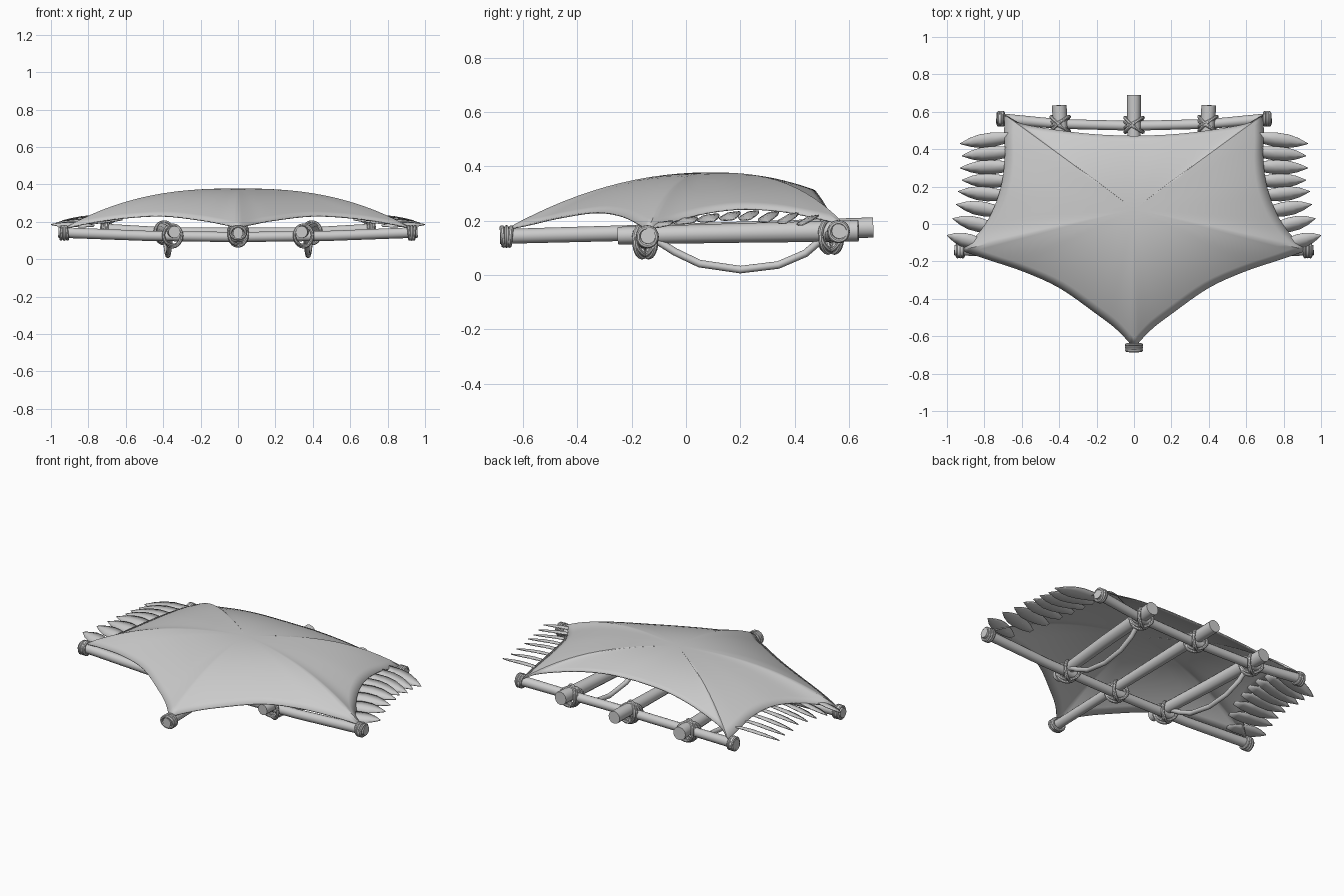
import bpy, bmesh, math
from mathutils import Vector

if "Cube" in bpy.data.objects:
    bpy.data.objects.remove(bpy.data.objects["Cube"])


def finish(ob, angle=40):
    bpy.ops.object.select_all(action='DESELECT')
    ob.select_set(True)
    bpy.context.view_layer.objects.active = ob
    bpy.ops.object.shade_smooth_by_angle(angle=math.radians(angle))


def mesh_object(name, verts, faces, thick=0.0):
    me = bpy.data.meshes.new(name)
    bm = bmesh.new()
    vs = [bm.verts.new(v) for v in verts]
    for f in faces:
        bm.faces.new([vs[i] for i in f])
    bmesh.ops.remove_doubles(bm, verts=bm.verts, dist=1e-5)
    bmesh.ops.recalc_face_normals(bm, faces=bm.faces)
    bm.to_mesh(me)
    bm.free()
    ob = bpy.data.objects.new(name, me)
    bpy.context.collection.objects.link(ob)
    if thick:
        m = ob.modifiers.new("thickness", 'SOLIDIFY')
        m.thickness = thick
        m.offset = 0
    finish(ob)
    return ob


def tube(name, loops, radius, cyclic=False, res=4):
    """Round bar or rope through each list of points; a 4th value scales the radius."""
    cu = bpy.data.curves.new(name, 'CURVE')
    cu.dimensions = '3D'
    cu.bevel_depth = radius
    cu.bevel_resolution = res
    cu.use_fill_caps = True
    for pts in loops:
        s = cu.splines.new('POLY')
        s.points.add(len(pts) - 1)
        s.use_cyclic_u = cyclic
        for p, q in zip(s.points, pts):
            p.co = (q[0], q[1], q[2], 1)
            p.radius = q[3] if len(q) > 3 else 1
    ob = bpy.data.objects.new(name, cu)
    bpy.context.collection.objects.link(ob)
    bpy.ops.object.select_all(action='DESELECT')
    ob.select_set(True)
    bpy.context.view_layer.objects.active = ob
    bpy.ops.object.convert(target='MESH')
    finish(bpy.context.object)


def ring(c, u, v, a, b, n=20):
    """Ellipse around c in the plane of u and v."""
    c, u, v = Vector(c), Vector(u).normalized(), Vector(v).normalized()
    return [c + u * a * math.cos(2 * math.pi * i / n) + v * b * math.sin(2 * math.pi * i / n)
            for i in range(n)]


def smooth(pts, n):
    """Catmull-Rom points through pts, last point left out."""
    p = [Vector(q) for q in pts]
    p = [2 * p[0] - p[1]] + p + [2 * p[-1] - p[-2]]
    out = []
    for i in range(1, len(p) - 2):
        a, b, c, d = p[i - 1:i + 3]
        for k in range(n):
            t = k / n
            out.append(0.5 * (2 * b + (c - a) * t + (2 * a - 5 * b + 4 * c - d) * t * t
                              + (3 * b - a - 3 * c + d) * t ** 3))
    return out


# Wooden frame
tube("centre_pole", [[(0, -0.685, 0.142, 0.8), (0, -0.2, 0.155, 0.85), (0, 0.69, 0.175, 1.1)]], 0.034)
tube("front_crossbar", [[(-0.96, -0.14, 0.143, 1.05), (-0.5, -0.15, 0.125), (0, -0.15, 0.118),
                         (0.5, -0.15, 0.125), (0.96, -0.14, 0.143, 1.05)]], 0.027)
tube("rear_crossbar", [[(-0.735, 0.565, 0.162, 1.1), (-0.4, 0.535, 0.145), (0, 0.525, 0.142),
                        (0.4, 0.535, 0.145), (0.735, 0.565, 0.162, 1.1)]], 0.026)
for s, side in ((1, "right"), (-1, "left")):
    tube(side + "_side_pole", [[(s * 0.34, -0.25, 0.145, 0.9), (s * 0.375, 0.2, 0.155),
                                (s * 0.40, 0.635, 0.163, 1.1)]], 0.036)
    # Hanging hand strap, knotted round the crossbars
    tube(side + "_hand_strap", [[(s * x, y, z) for x, y, z in (
        (0.36, -0.18, 0.16), (0.36, -0.12, 0.135), (0.365, -0.04, 0.085), (0.37, 0.05, 0.042),
        (0.375, 0.2, 0.02), (0.38, 0.34, 0.037), (0.385, 0.44, 0.08), (0.39, 0.51, 0.14))]], 0.014)

# Crossed rope lashings where the poles meet the bars
cross = [(0, -0.15, 0.132), (0, 0.53, 0.15)]
for s in (1, -1):
    cross += [(s * 0.35, -0.15, 0.128), (s * 0.395, 0.535, 0.145)]
loops = []
for c in cross:
    for k in (1, -1):
        loops.append(ring(c, (1, k * 0.8, 0), (0, 0.15 * k, 1), 0.062, 0.055))
        loops.append(ring((c[0], c[1] + 0.012 * k, c[2] - 0.004), (1, k * 0.55, 0), (0, 0, 1), 0.056, 0.058))
tube("cross_lashings", loops, 0.009, True, 2)

# Rope wraps that hold the cloth corners
loops = []
for k in range(3):
    for s in (1, -1):
        loops.append(ring((s * (0.915 + 0.014 * k), -0.142, 0.141), (0, 1, 0), (0.1 * (k - 1), 0, 1), 0.033, 0.034))
        loops.append(ring((s * (0.70 + 0.012 * k), 0.562, 0.16), (0, 1, 0), (0.1 * (k - 1), 0, 1), 0.033, 0.034))
    loops.append(ring((0, -0.675 + 0.014 * k, 0.142), (1, 0, 0), (0, 0.1 * (k - 1), 1), 0.04, 0.033))
tube("corner_wraps", loops, 0.009, True, 2)

# Cloth canopy: domed sheet stretched between five corners
front = [(0, -0.66, 0.168), (0.09, -0.565, 0.188), (0.2, -0.48, 0.208), (0.4, -0.34, 0.23),
         (0.6, -0.25, 0.22), (0.78, -0.19, 0.195), (0.925, -0.14, 0.165)]
flank = [(0.925, -0.14, 0.165), (0.83, -0.05, 0.195), (0.76, 0.06, 0.225), (0.71, 0.2, 0.243),
         (0.69, 0.35, 0.235), (0.693, 0.48, 0.21), (0.69, 0.582, 0.185)]
rear = [(0.69, 0.582, 0.185), (0.6, 0.535, 0.222), (0.4, 0.5, 0.275), (0.2, 0.478, 0.305), (0, 0.47, 0.312)]
half = smooth(front, 4) + smooth(flank, 4) + smooth(rear, 4) + [Vector(rear[-1])]
outline = half + [Vector((-p.x, p.y, p.z)) for p in half[-2:0:-1]]
top, rows, n = Vector((0, 0.08, 0.375)), 14, len(outline)
verts, faces = [top], []
for r in range(1, rows + 1):
    t = r / rows
    for p in outline:
        power = 2.0 + 0.5 * min(1, abs(p.x) / 0.7) + 0.5 * max(0, p.y)
        q = top.lerp(p, t)
        q.z = p.z + (top.z - p.z) * (1 - t ** power)
        verts.append(q)
for i in range(n):
    j = (i + 1) % n
    faces.append((0, 1 + i, 1 + j))
    for r in range(rows - 1):
        a, b = 1 + r * n, 1 + (r + 1) * n
        faces.append((a + i, b + i, b + j, a + j))
mesh_object("cloth_canopy", verts, faces, 0.006)

# Feather fringes under both flanks: root and tip of each feather
feathers = [((0.62, 0.47, 0.215), (0.93, 0.43, 0.185)), ((0.62, 0.39, 0.225), (0.92, 0.365, 0.19)),
            ((0.62, 0.31, 0.23), (0.93, 0.30, 0.195)), ((0.63, 0.23, 0.23), (0.92, 0.235, 0.205)),
            ((0.65, 0.15, 0.225), (0.94, 0.175, 0.205)), ((0.67, 0.06, 0.215), (0.95, 0.105, 0.2)),
            ((0.71, -0.03, 0.20), (0.97, 0.03, 0.195)), ((0.77, -0.12, 0.18), (1.0, -0.06, 0.185))]
shape = [(0, 0.012), (0.2, 0.03), (0.45, 0.04), (0.65, 0.038), (0.82, 0.025), (0.93, 0.011), (1, 0.001)]
for s, side in ((1, "right"), (-1, "left")):
    verts, faces = [], []
    for root, tip in feathers:
        root, tip = Vector(root), Vector(tip)
        d = (tip - root).normalized()
        w = d.cross(Vector((0, -0.35, 1))).normalized()
        up = w.cross(d)
        base = len(verts)
        for u, h in shape:
            c = root.lerp(tip, u) + up * 0.012 * math.sin(math.pi * u)
            for k in (-1, 0, 1):
                p = c + w * h * k - up * 0.2 * h * abs(k)
                verts.append((s * p.x, p.y, p.z))
        for r in range(len(shape) - 1):
            for k in (0, 1):
                a = base + r * 3 + k
                faces.append((a, a + 1, a + 4, a + 3))
    mesh_object(side + "_feather_fringe", verts, faces, 0.005)
